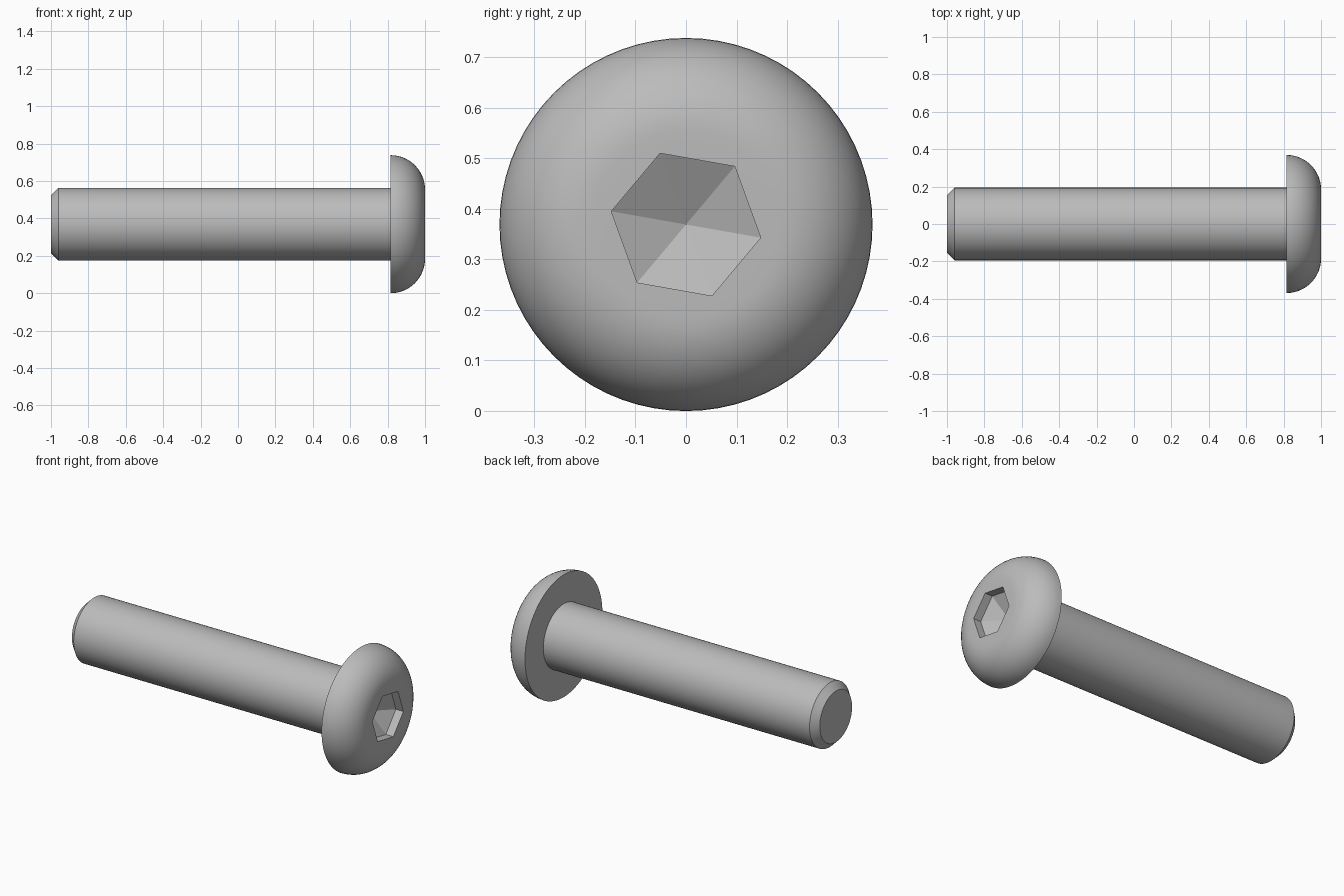
import bpy, bmesh, math
from mathutils import Matrix, Vector

cube = bpy.data.objects.get("Cube")
if cube:
    bpy.data.objects.remove(cube, do_unlink=True)

AXIS_Z = 0.369
SEGMENTS = 72
HEAD_BACK, HEAD_RADIUS, DOME = 0.816, 0.369, 0.184
SHAFT_RADIUS, CHAMFER = 0.194, 0.04
HEX_RADIUS, HEX_DEPTH, HEX_TURN = 0.15, 0.05, 50

steel = bpy.data.materials.new("grey steel")
steel.use_nodes = True
colour = (0.5, 0.5, 0.5, 1)
steel.diffuse_color = colour
steel.node_tree.nodes["Principled BSDF"].inputs["Base Color"].default_value = colour


def ring(bm, x, radius, count, turn=0):
    """A loop of vertices around the screw's axis."""
    verts = []
    for i in range(count):
        a = math.radians(turn) + math.tau * i / count
        verts.append(bm.verts.new((x, radius * math.cos(a), AXIS_Z + radius * math.sin(a))))
    return verts


def skin(bm, a, b):
    """Quads between two loops of equal length."""
    n = len(a)
    return [bm.faces.new((a[i], a[(i + 1) % n], b[(i + 1) % n], b[i])) for i in range(n)]


def loop_edges(bm, verts):
    return [bm.edges.get((v, verts[(i + 1) % len(verts)])) for i, v in enumerate(verts)]


bm = bmesh.new()

# Shaft with chamfered tip, flat underside and domed head
profile = [(-1, SHAFT_RADIUS - CHAMFER), (-1 + CHAMFER, SHAFT_RADIUS),
           (HEAD_BACK, SHAFT_RADIUS)]
STEPS = 14
for i in range(STEPS + 1):
    a = math.pi / 2 * i / STEPS
    profile.append((HEAD_BACK + DOME * math.sin(a),
                    HEAD_RADIUS - DOME + DOME * math.cos(a)))
rings = [ring(bm, x, r, SEGMENTS) for x, r in profile]
for a, b in zip(rings, rings[1:]):
    skin(bm, a, b)
bm.faces.new(rings[0])

# Hexagonal socket: straight walls and a shallow pointed floor
rim = ring(bm, 1, HEX_RADIUS, 6, HEX_TURN)
deep = ring(bm, 1 - HEX_DEPTH, HEX_RADIUS, 6, HEX_TURN)
skin(bm, rim, deep)
point_depth = HEX_RADIUS * math.cos(math.pi / 6) * math.tan(math.pi / 6)
point = bm.verts.new((1 - HEX_DEPTH - point_depth, 0, AXIS_Z))
for i in range(6):
    bm.faces.new((deep[i], deep[(i + 1) % 6], point))

# Flat face of the head around the socket
bmesh.ops.triangle_fill(bm, use_beauty=True, normal=Vector((1, 0, 0)),
                        edges=loop_edges(bm, rings[-1]) + loop_edges(bm, rim))
bmesh.ops.recalc_face_normals(bm, faces=bm.faces)

mesh = bpy.data.meshes.new("button_head_screw")
bm.to_mesh(mesh)
bm.free()
mesh.materials.append(steel)
screw = bpy.data.objects.new("button_head_screw", mesh)
bpy.context.collection.objects.link(screw)

# Smooth round surfaces, sharp edges elsewhere
bpy.ops.object.select_all(action="DESELECT")
screw.select_set(True)
bpy.context.view_layer.objects.active = screw
bpy.ops.object.shade_smooth_by_angle(angle=math.radians(25))
